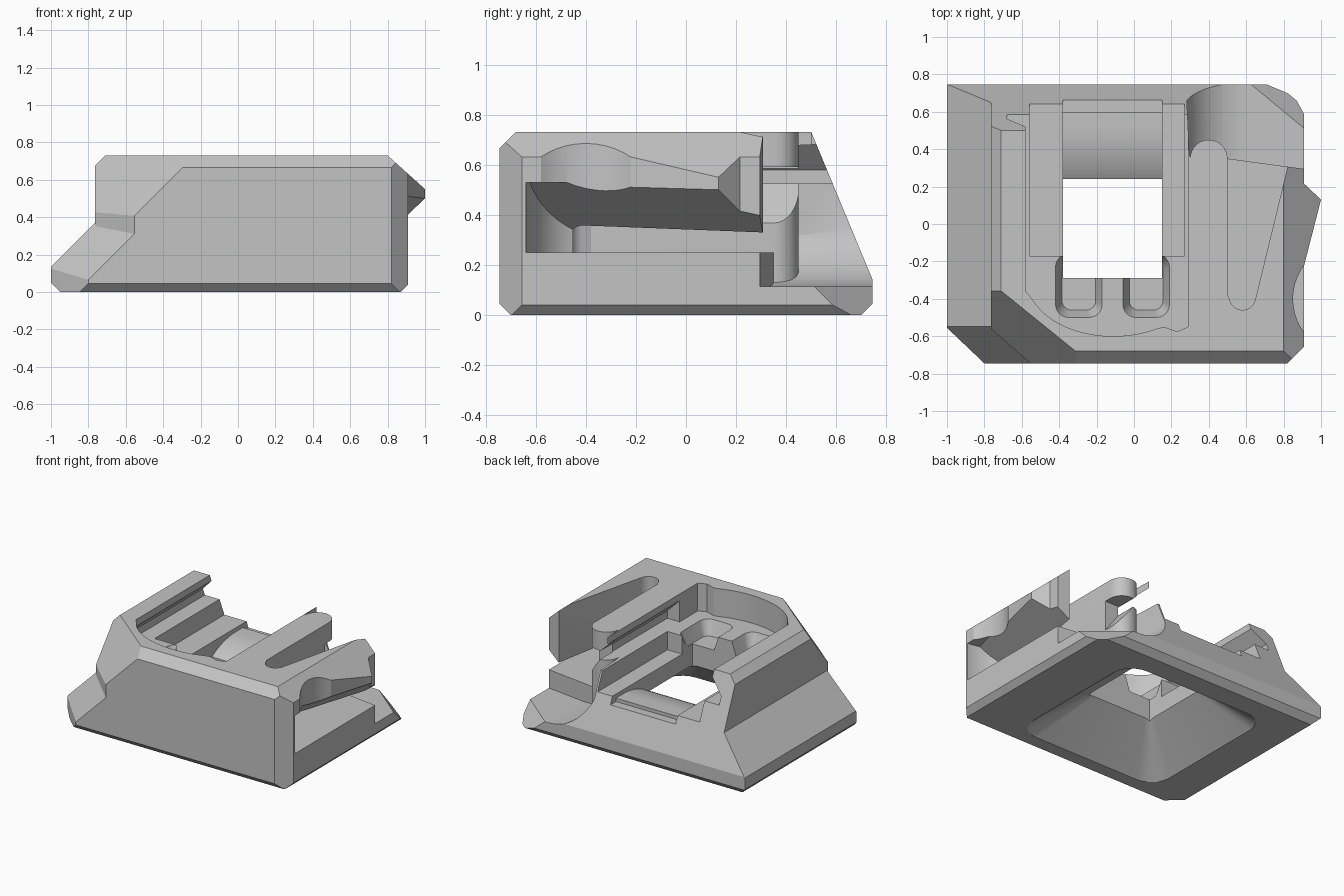
import bpy, bmesh, math
from mathutils import Vector

if "Cube" in bpy.data.objects:
    bpy.data.objects.remove(bpy.data.objects["Cube"])

grey = bpy.data.materials.new("plain_grey")
grey.use_nodes = True
grey.diffuse_color = (0.55, 0.55, 0.55, 1)
grey.node_tree.nodes["Principled BSDF"].inputs["Base Color"].default_value = (0.55, 0.55, 0.55, 1)


def finish(bm, name):
    bmesh.ops.recalc_face_normals(bm, faces=bm.faces)
    mesh = bpy.data.meshes.new(name)
    bm.to_mesh(mesh)
    bm.free()
    mesh.materials.append(grey)
    ob = bpy.data.objects.new(name, mesh)
    bpy.context.collection.objects.link(ob)
    return ob


def clip(bm, planes):
    """Keep the side of each plane where normal . point < distance."""
    for n, d in planes:
        n = Vector(n)
        bmesh.ops.bisect_plane(bm, geom=bm.verts[:] + bm.edges[:] + bm.faces[:],
                               plane_co=n * (d / n.length_squared), plane_no=n,
                               clear_outer=True)
        rim = [e for e in bm.edges if e.is_boundary]
        if rim:
            bmesh.ops.holes_fill(bm, edges=rim)


def loft(name, low, high, planes=()):
    """Solid between two matching loops of 3D points."""
    bm = bmesh.new()
    a = [bm.verts.new(p) for p in low]
    b = [bm.verts.new(p) for p in high]
    bm.faces.new(a)
    bm.faces.new(b)
    for i in range(len(a)):
        j = (i + 1) % len(a)
        bm.faces.new((a[i], a[j], b[j], b[i]))
    bmesh.ops.recalc_face_normals(bm, faces=bm.faces)
    clip(bm, planes)
    return finish(bm, name)


def prism(name, pts, lo, hi, axis="z", planes=()):
    place = {"z": lambda p, h: (p[0], p[1], h),
             "y": lambda p, h: (p[0], h, p[1]),
             "x": lambda p, h: (h, p[0], p[1])}[axis]
    return loft(name, [place(p, lo) for p in pts], [place(p, hi) for p in pts], planes)


def box(name, x, y, z, planes=()):
    pts = [(x[0], y[0]), (x[1], y[0]), (x[1], y[1]), (x[0], y[1])]
    return prism(name, pts, z[0], z[1], "z", planes)


def arc(cx, cy, rx, ry, start, end, n=16):
    angles = [math.radians(start + (end - start) * i / n) for i in range(n + 1)]
    return [(cx + rx * math.cos(t), cy + ry * math.sin(t)) for t in angles]


def round_rect(x, y, r):
    corners = [(x[1] - r, y[1] - r), (x[0] + r, y[1] - r),
               (x[0] + r, y[0] + r), (x[1] - r, y[0] + r)]
    return [p for i, c in enumerate(corners)
            for p in arc(*c, r, r, 90 * i, 90 * i + 90, 6)]


def at(pts, z):
    return [(x, y, z) for x, y in pts]


def combine(target, other, operation="DIFFERENCE"):
    mod = target.modifiers.new("combine", "BOOLEAN")
    mod.operation, mod.object, mod.solver = operation, other, "EXACT"
    bpy.context.view_layer.objects.active = target
    bpy.ops.object.modifier_apply(modifier=mod.name)
    bpy.data.objects.remove(other)


# Bevels shared by both halves of the body
right_top = ((0.9, 0, 1), 1.45)
common = [((0, 0.59, 0.245), 0.474), ((1, -1, 0), 1.565), right_top,
          ((0, -1, -1), 0.70), ((0, 1, -1), 0.70), ((1, 0, -1), 0.87)]

# Wide base with its sloping left flank
body = box("main_body", (-1, 0.91), (-0.745, 0.745), (0, 0.5), common + [
    ((-1, 0, -1), 0.95), ((-1, 0, 1), 1.135), ((-0.19, -0.2, 0), 0.301),
    ((-0.19, -0.26, 0.19), 0.358), ((0.24, 0.29, 0.29), 0.40)])

# Upper block with the large front left bevel
upper = box("upper_block", (-0.765, 0.91), (-0.745, 0.745), (0.14, 0.73), common + [
    ((-1, 0, 1), 1.44), ((0, -1, 1), 1.41),
    ((-0.18, -0.205, 0), 0.2525), ((-0.17, -0.21, 0.17), 0.32)])
combine(body, upper, "UNION")

# Pointed lever tip
tip = prism("lever_tip", [(0.74, -0.3), (0.89, -0.3), (0.91, -0.22), (1, 0.13),
                          (0.82, 0.30), (0.74, 0.30)], 0.25, 0.73, "z", [right_top])
combine(body, tip, "UNION")

# Deep pocket under the lever, with a sloping roof and curved front end
pocket = [(0.56, 0.5), (0.56, -0.40)] + arc(0.93, -0.38, 0.33, 0.26, 185, 270, 10) + [
    (1.2, -0.64), (1.2, 0.5)]
combine(body, prism("side_pocket", pocket, 0.25, 0.53, "z",
                    [((-0.0578, 0.0171, 0.0783), -0.0164)]))

# Finger scoop in the right wall
combine(body, prism("finger_scoop", arc(1.15, -0.40, 0.30, 0.30, 0, 360, 48)[:-1], 0.25, 0.9))

# Tapered slot that frees the lever
slot = [(0.50, 0.5), (0.50, -0.38)] + arc(0.58, -0.39, 0.07, 0.07, 190, 350, 10) + [
    (0.82, 0.301), (0.82, 0.5)]
combine(body, prism("lever_slot", slot, 0.25, 0.9))

# Coved clearance at the back right, around the rounded tongue end
plan = [(0.27, 0.9), (0.295, 0.40)] + arc(0.40, 0.35, 0.10, 0.10, 180, 0) + [
    (1.2, 0.255), (1.2, 0.9)]
cove = [(0.2, 0.9), (0.26, 0.45)] + arc(0.60, 0.45, 0.335, 0.335, 180, 270) + [
    (1.3, 0.115), (1.3, 0.9)]
clearance = prism("corner_clearance", plan, 0.05, 0.85)
combine(clearance, prism("cove", cove, 0.1, 1.0, "y"), "INTERSECT")
combine(body, clearance)

# Main recess with a curved front wall, open at the back
platform = 0.525
recess = [(-0.58, 1), (-0.58, -0.36)] + arc(-0.11, -0.30, 0.46, 0.30, 200, 300) + [
    (0.16, -0.55), (0.23, -0.575), (0.29, -0.55), (0.29, 1)]
combine(body, prism("main_recess", recess, platform, 0.9))

# Undercut grooves, mirrored about the recess centre
half = [(0.435, 0.68), (0.535, 0.58), (0.535, platform), (0.38, platform), (0.38, 0.68)]
middle = -0.145
for side in (-1, 1):
    combine(body, prism("groove", [(middle + side * u, z) for u, z in half], -0.34, 1, "y"))

# Undercut on the outside of the tongue end
combine(body, prism("tongue_undercut", [(0.385, platform), (0.52, 0.34), (0.52, 0.59),
                                        (0.385, 0.59)], 0.30, 0.5, "y"))

# Lowered floor strips and the curved entry ramp
combine(body, box("floor_strips", (-0.56, 0.27), (-0.17, 1), (0.39, 0.6)))
ramp = [(0.2, 0.6), (0.2, 0.26)] + arc(0.52, 0, 0.45, 0.36, 130, 90, 10) + [
    (0.60, 0.36), (0.60, 0.335), (1, 0.335), (1, 0.6)]
combine(body, prism("entry_ramp", ramp, -0.38, 0.15, "x"))

# Two tapered U pockets at the front of the floor
for x0 in (-0.42, -0.06):
    x1 = x0 + 0.25
    combine(body, loft("u_pocket",
                       at(round_rect((x0 + 0.035, x1 - 0.035), (-0.46, -0.2), 0.05), 0.42),
                       at(round_rect((x0, x1), (-0.50, -0.16), 0.07), platform + 0.001)))

# Central opening and the hopper shaped hollow beneath
combine(body, box("central_opening", (-0.38, 0.15), (-0.29, 0.24), (-0.1, 0.9)))
combine(body, loft("hopper", at(round_rect((-0.69, 0.51), (-0.61, 0.55), 0.16), -0.005),
                   at(round_rect((-0.38, 0.15), (-0.29, 0.24), 0.04), 0.265)))

# Smooth curved walls, keep crisp edges
for ob in bpy.context.selected_objects:
    ob.select_set(False)
body.select_set(True)
bpy.context.view_layer.objects.active = body
bpy.ops.object.shade_smooth_by_angle(angle=math.radians(20))
